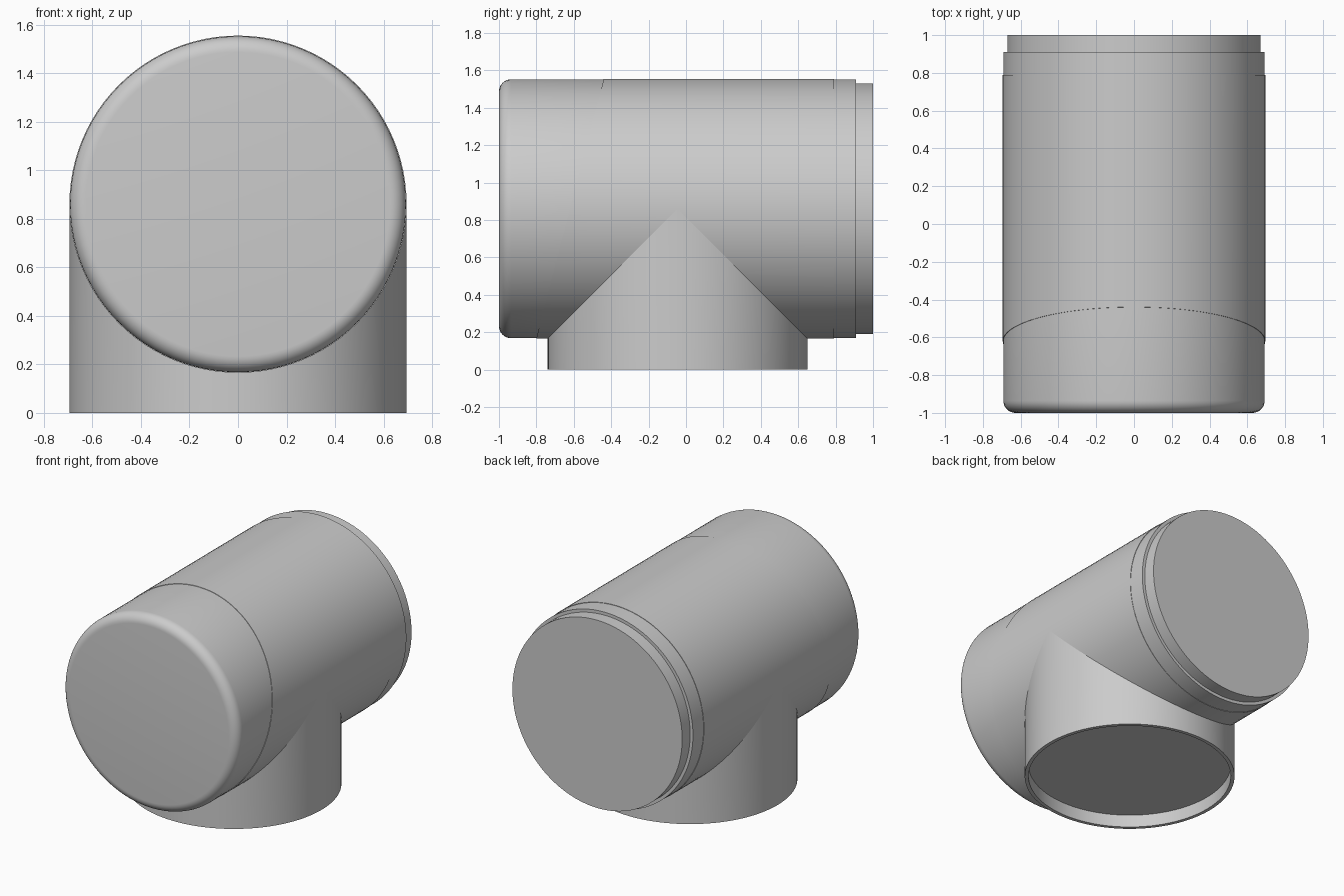
import bpy, bmesh, math

cube = bpy.data.objects.get("Cube")
if cube:
    bpy.data.objects.remove(cube, do_unlink=True)

SEG = 96
R = 0.695            # outer pipe radius
AXIS_Z = 0.86        # height of the main pipe axis
BRANCH_Y = -0.045    # branch centre

grey = bpy.data.materials.new("plain grey")
grey.use_nodes = True
colour = (0.6, 0.6, 0.6, 1)
grey.diffuse_color = colour
grey.node_tree.nodes["Principled BSDF"].inputs["Base Color"].default_value = colour


def loft(name, rings, cap_start=True, cap_end=True):
    """Skin a list of rings, each a function from angle to a point."""
    bm = bmesh.new()
    angles = [2 * math.pi * i / SEG for i in range(SEG)]
    loops = [[bm.verts.new(ring(a)) for a in angles] for ring in rings]
    for lo, hi in zip(loops, loops[1:]):
        for i in range(SEG):
            j = (i + 1) % SEG
            bm.faces.new((lo[i], lo[j], hi[j], hi[i]))
    if cap_start:
        bm.faces.new(loops[0])
    if cap_end:
        bm.faces.new(loops[-1])
    bmesh.ops.recalc_face_normals(bm, faces=bm.faces)
    mesh = bpy.data.meshes.new(name)
    bm.to_mesh(mesh)
    bm.free()
    mesh.materials.append(grey)
    obj = bpy.data.objects.new(name, mesh)
    bpy.context.collection.objects.link(obj)
    bpy.ops.object.select_all(action="DESELECT")
    obj.select_set(True)
    bpy.context.view_layer.objects.active = obj
    bpy.ops.object.shade_smooth_by_angle(angle=math.radians(30))
    return obj


def main_ring(y, r, tilt=0.0):
    return lambda a: (r * math.cos(a), y + tilt * r * math.sin(a), AXIS_Z + r * math.sin(a))


def branch_ring(z, r):
    return lambda a: (r * math.cos(a), BRANCH_Y + r * math.sin(a), z)


def saddle_ring(a):
    # Top of the branch follows the underside of the main pipe
    x = R * math.cos(a)
    z = AXIS_Z - math.sqrt(max(R * R - x * x, 0))
    return (x, BRANCH_Y + R * math.sin(a), min(z + 0.02, AXIS_Z))


# Main pipe: rounded front, slanted seam, raised sleeve, rear collar and spigot
FILLET, END_R = 0.065, R - 0.003
rings = []
for k in range(9):
    t = math.pi / 2 * k / 8
    rings.append(main_ring(-1 + FILLET * (1 - math.sin(t)), END_R - FILLET * (1 - math.cos(t))))
rings.reverse()
# order the fillet from the flat face outward
rings.sort(key=lambda ring: ring(0)[1])
rings += [
    main_ring(-0.62, END_R, 0.26),
    main_ring(-0.62, R, 0.26),
    main_ring(0.79, R),
    main_ring(0.79, END_R),
    main_ring(0.91, END_R),
    main_ring(0.91, 0.67),
    main_ring(1.0, 0.67),
]
loft("main_pipe", rings)

# Branch pipe with a shallow socket in its open lower end
loft("branch_pipe", [
    saddle_ring,
    branch_ring(0, R),
    branch_ring(0, 0.67),
    branch_ring(0.09, 0.67),
], cap_start=False)
